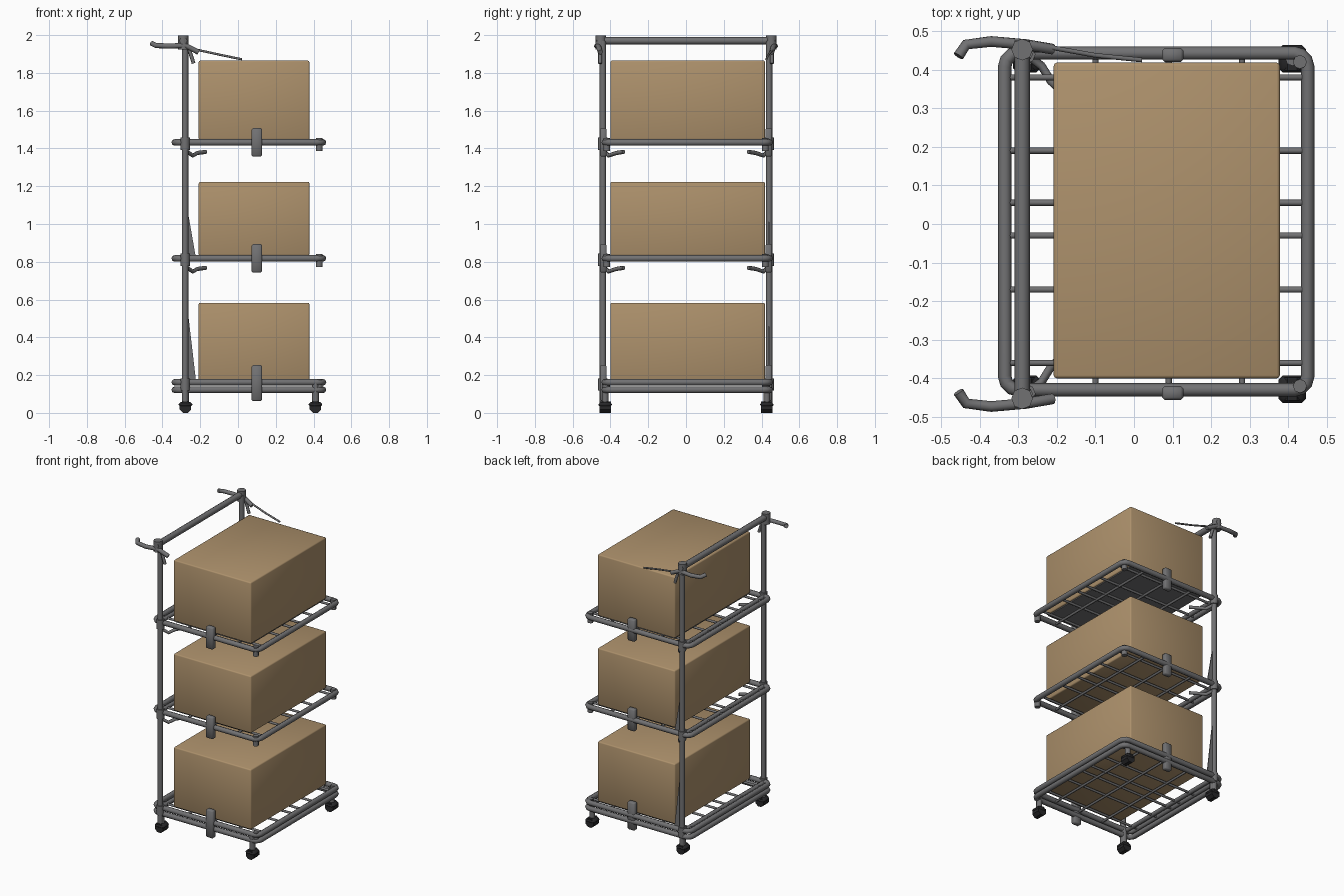
import bpy, bmesh, math
from mathutils import Vector

if "Cube" in bpy.data.objects:
    bpy.data.objects.remove(bpy.data.objects["Cube"])


def mat(name, rgb):
    m = bpy.data.materials.new(name)
    m.diffuse_color = (*rgb, 1)
    m.use_nodes = True
    m.node_tree.nodes["Principled BSDF"].inputs["Base Color"].default_value = m.diffuse_color
    return m


GREY = mat("steel grey", (0.165, 0.165, 0.17))
BROWN = mat("cardboard brown", (0.42, 0.285, 0.15))
BLACK = mat("caster black", (0.02, 0.02, 0.022))


def finish(ob, m, smooth=True):
    ob.data.materials.clear()
    ob.data.materials.append(m)
    if smooth:
        bpy.context.view_layer.objects.active = ob
        bpy.ops.object.select_all(action='DESELECT')
        ob.select_set(True)
        bpy.ops.object.shade_smooth_by_angle(angle=math.radians(50))
    return ob


def tube(name, paths, r, cyclic=False):
    """One mesh of round tubes following the given point paths."""
    cu = bpy.data.curves.new(name, 'CURVE')
    cu.dimensions = '3D'
    cu.bevel_depth = r
    cu.bevel_resolution = 2
    cu.use_fill_caps = True
    for pts in paths:
        s = cu.splines.new('POLY')
        s.points.add(len(pts) - 1)
        for p, q in zip(s.points, pts):
            p.co = (*q, 1)
        s.use_cyclic_u = cyclic
    tmp = bpy.data.objects.new(name + "_curve", cu)
    bpy.context.collection.objects.link(tmp)
    dg = bpy.context.evaluated_depsgraph_get()
    me = bpy.data.meshes.new_from_object(tmp.evaluated_get(dg))
    bpy.data.objects.remove(tmp)
    ob = bpy.data.objects.new(name, me)
    bpy.context.collection.objects.link(ob)
    return finish(ob, GREY)


def block(name, lo, hi, m, bevel=0.0, seg=1):
    lo, hi = Vector(lo), Vector(hi)
    bm = bmesh.new()
    bmesh.ops.create_cube(bm, size=1)
    for v in bm.verts:
        v.co = Vector([(lo[i] + hi[i]) / 2 + v.co[i] * (hi[i] - lo[i]) for i in range(3)])
    if bevel:
        bmesh.ops.bevel(bm, geom=bm.edges[:], offset=bevel, segments=seg, affect='EDGES', profile=0.5)
    me = bpy.data.meshes.new(name)
    bm.to_mesh(me)
    bm.free()
    ob = bpy.data.objects.new(name, me)
    bpy.context.collection.objects.link(ob)
    return finish(ob, m)


def ring(x0, x1, y0, y1, r, z):
    """Rounded rectangle path."""
    pts = []
    for k, (cx, cy) in enumerate([(x1 - r, y1 - r), (x0 + r, y1 - r), (x0 + r, y0 + r), (x1 - r, y0 + r)]):
        for i in range(4):
            a = math.pi / 2 * (k + i / 3)
            pts.append((cx + r * math.cos(a), cy + r * math.sin(a), z))
    return pts


PX = -0.28   # post position
SIDES = (("front", -1), ("back", 1))

# Cardboard boxes
for n, z0, z1 in (("bottom", 0.172, 0.583), ("middle", 0.832, 1.223), ("top", 1.445, 1.865)):
    block(n + "_box", (-0.208, -0.4, z0), (0.378, 0.418, z1), BROWN, 0.008, 2)

# Shelf rails, the bottom one doubled
for n, z in (("bottom_lower", 0.122), ("bottom_upper", 0.162), ("middle", 0.818), ("top", 1.432)):
    tube(n + "_shelf_rail", [ring(-0.335, 0.45, -0.43, 0.443, 0.035, z)], 0.0175, True)

# Shelf wires and clamps
for n, z in (("bottom", 0.158), ("middle", 0.818), ("top", 1.432)):
    wires = [[(-0.335, y, z), (0.45, y, z)] for y in (-0.36, -0.17, -0.03, 0.055, 0.19, 0.38)]
    wires += [[(x, -0.43, z - 0.006), (x, 0.44, z - 0.006)] for x in (-0.1, 0.09, 0.28)]
    tube(n + "_shelf_wires", wires, 0.008)
    tube(n + "_shelf_crossbar", [[(PX - 0.01, -0.44, z), (PX - 0.01, 0.44, z)]], 0.014)
    h = 0.095 if n == "bottom" else 0.075
    for s, d in SIDES:
        yc = d * 0.438
        block(f"{n}_{s}_clamp", (0.072, yc - 0.018, z - h), (0.128, yc + 0.018, z + h), GREY, 0.007)
        # small studs under the free shelf corners
        tube(f"{n}_{s}_stud", [[(0.43, d * 0.42, z - 0.045), (0.43, d * 0.42, z + 0.022)]], 0.018)
        # collar where the shelf meets the post
        tube(f"{n}_{s}_collar", [[(PX, d * 0.44, z - 0.04), (PX, d * 0.44, z + 0.025)]], 0.025)
        if n != "bottom":
            tube(f"{n}_{s}_brace", [[(PX, d * 0.44, z - 0.04), (-0.24, d * 0.41, z - 0.07),
                                     (-0.215, d * 0.37, z - 0.056), (-0.17, d * 0.33, z - 0.05)]], 0.011)

# Plate below the top box
block("top_shelf_plate", (-0.2, -0.39, 1.437), (0.37, 0.41, 1.444), GREY)

# Posts, push bar and handles
for s, d in SIDES:
    y = d * 0.44
    tube(s + "_post", [[(PX, y, 0.05), (PX, y, 1.97)]], 0.0175)
    tube(s + "_top_joint", [[(PX - 0.01, d * 0.452, 1.925), (PX - 0.01, d * 0.452, 1.998)]], 0.028)
    yh = d * 0.465
    tube(s + "_handle", [[(-0.455, yh - d * 0.03, 1.955), (-0.435, yh, 1.945), (-0.37, yh + d * 0.008, 1.942),
                          (PX, yh, 1.945), (-0.21, yh - d * 0.012, 1.91)]], 0.014)
    tube(s + "_handle_catch", [[(-0.26, yh - d * 0.01, 1.93), (-0.235, yh - d * 0.01, 1.85)]], 0.01)
tube("push_bar", [[(PX - 0.01, -0.475, 1.97), (PX - 0.01, 0.475, 1.97)]], 0.02)
tube("release_cable", [[(-0.23, 0.46, 1.925), (-0.1, 0.437, 1.897), (0.02, 0.425, 1.872)]], 0.006)

# Thin gusset fins on the back post
for n, z0, z1 in (("bottom", 0.165, 0.56), ("middle", 0.815, 1.08)):
    bm = bmesh.new()
    tri = [(PX, z0), (-0.222, z0), (PX + 0.012, z1)]
    f = [bm.verts.new((x, 0.437, z)) for x, z in tri]
    b = [bm.verts.new((x, 0.443, z)) for x, z in tri]
    bm.faces.new(f)
    bm.faces.new(b[::-1])
    for i in range(3):
        j = (i + 1) % 3
        bm.faces.new((f[j], f[i], b[i], b[j]))
    bmesh.ops.recalc_face_normals(bm, faces=bm.faces[:])
    me = bpy.data.meshes.new(n + "_gusset")
    bm.to_mesh(me)
    bm.free()
    ob = bpy.data.objects.new(n + "_gusset", me)
    bpy.context.collection.objects.link(ob)
    finish(ob, GREY, False)

# Casters: faceted wheel with a short stem
for s, d in SIDES:
    for side, x in (("left", -0.278), ("right", 0.41)):
        y = d * 0.428
        bpy.ops.mesh.primitive_cylinder_add(vertices=8, radius=0.033, depth=0.06, location=(x, y, 0.0305),
                                            rotation=(math.pi / 2, math.pi / 8, 0))
        bpy.context.object.name = f"{s}_{side}_caster_wheel"
        finish(bpy.context.object, BLACK, False)
        block(f"{s}_{side}_caster_fork", (x - 0.036, y - 0.036, 0.03), (x + 0.036, y + 0.036, 0.058), BLACK, 0.012)
        tube(f"{s}_{side}_caster_stem", [[(x, y, 0.05), (x, y, 0.16)]], 0.018)
